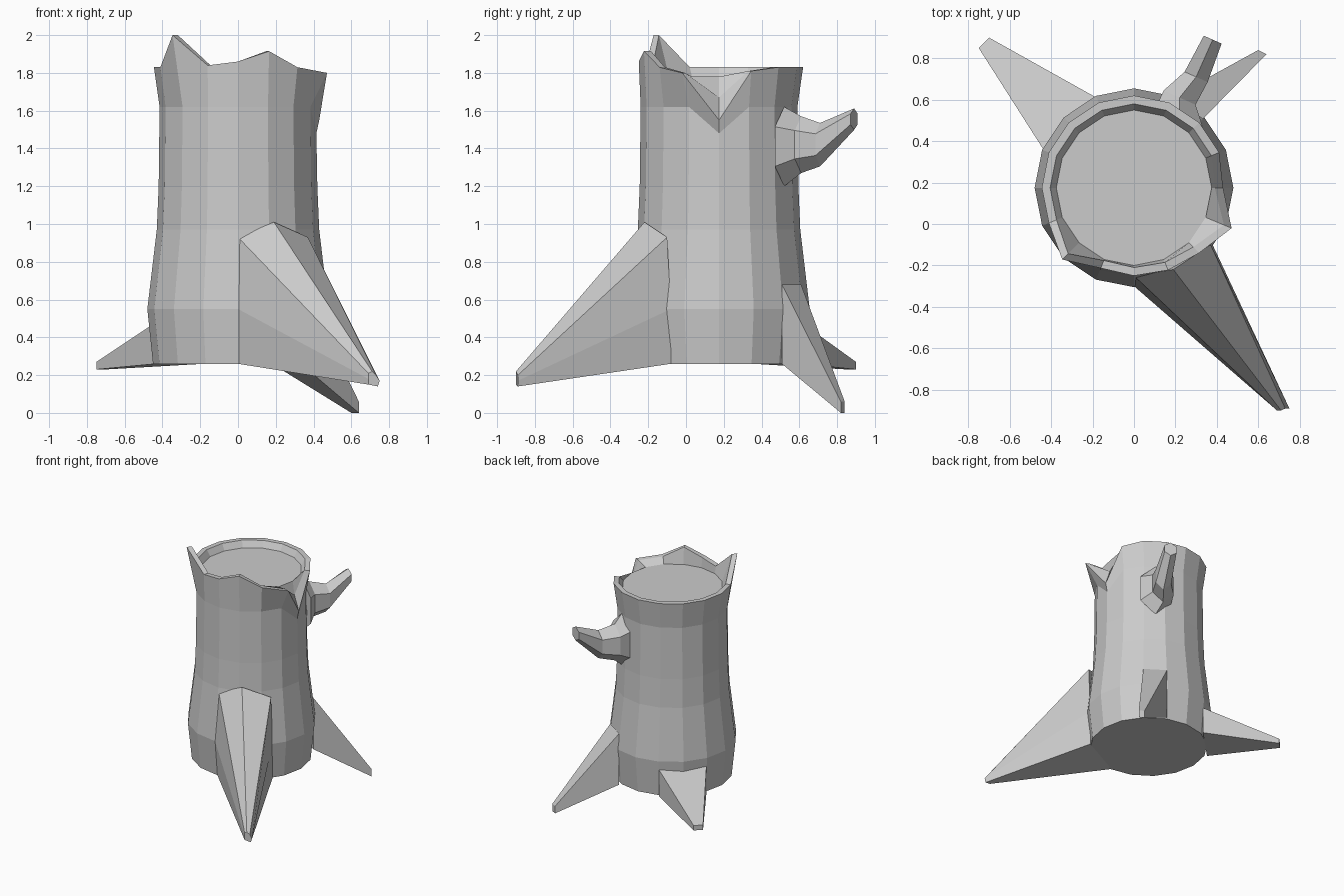
import bpy, bmesh, math
from mathutils import Vector

old = bpy.data.objects.get("Cube")
if old:
    bpy.data.objects.remove(old, do_unlink=True)

SIDES = 16
CENTRE_Y = 0.175

# One plain grey for the whole stump
grey = bpy.data.materials.new("plain_grey")
grey.use_nodes = True
colour = (0.6, 0.6, 0.6, 1)
grey.diffuse_color = colour
grey.node_tree.nodes["Principled BSDF"].inputs["Base Color"].default_value = colour


def loft(name, rings):
    """Skin a list of equal-length point rings and cap both ends."""
    bm = bmesh.new()
    loops = [[bm.verts.new(p) for p in ring] for ring in rings]
    count = len(loops[0])
    for low, high in zip(loops, loops[1:]):
        for i in range(count):
            j = (i + 1) % count
            bm.faces.new((low[i], low[j], high[j], high[i]))
    bm.faces.new(loops[0][::-1])
    bm.faces.new(loops[-1])
    bmesh.ops.recalc_face_normals(bm, faces=bm.faces)
    mesh = bpy.data.meshes.new(name)
    bm.to_mesh(mesh)
    bm.free()
    mesh.materials.append(grey)
    obj = bpy.data.objects.new(name, mesh)
    bpy.context.collection.objects.link(obj)
    return obj


def trunk_point(index, radius, z):
    angle = math.tau * index / SIDES
    return Vector((radius * math.cos(angle), CENTRE_Y + radius * math.sin(angle), z))


def trunk_ring(radius, z):
    return [trunk_point(i, radius, z) for i in range(SIDES)]


# Trunk: flared base, straight middle, broken rim and sunken cut surface
rings = [trunk_ring(r, z) for r, z in
         ((0.45, 0.26), (0.48, 0.55), (0.43, 0.97), (0.42, 1.2), (0.415, 1.62))]
rings[-1][0].z = 1.48                      # foot of the notch

rim_height = {0: 1.55, 1: 1.81, 10: 2.0, 11: 1.84, 12: 1.86, 13: 1.915, 15: 1.8}
rim_radius = {0: 0.43, 10: 0.49, 11: 0.42, 12: 0.425, 13: 0.43, 15: 0.51}
outer, inner = [], []
for i in range(SIDES):
    z = rim_height.get(i, 1.83)
    r = rim_radius.get(i, 0.445)
    outer.append(trunk_point(i, r, z))
    inner.append(trunk_point(i, r - 0.04, z))
inner[0].z = 1.67
rings += [outer, inner, trunk_ring(0.375, 1.78)]
loft("trunk", rings)

# Large front root: ridged section tapering to the ground
loft("front_root", [
    [(0, -0.27, 0.26), (0, -0.3, 0.55), (0, -0.25, 0.93), (0.19, -0.22, 1.01),
     (0.37, -0.1, 0.93), (0.37, -0.08, 0.55), (0.37, -0.08, 0.26)],
    [(0.69, -0.9, 0.15), (0.69, -0.9, 0.18), (0.69, -0.9, 0.21), (0.71, -0.9, 0.22),
     (0.73, -0.89, 0.2), (0.75, -0.89, 0.17), (0.74, -0.89, 0.14)]])


def wedge_root(name, start, top, tip_a, tip_b, tip_low, tip_high):
    """Four-sided root growing from two neighbouring trunk edges."""
    a, b = trunk_point(start[0], 0.47, 0), trunk_point(start[1], 0.47, 0)
    section = lambda p, q, low, high: [
        (p[0], p[1], low), (q[0], q[1], low), (q[0], q[1], high), (p[0], p[1], high)]
    loft(name, [section(a, b, 0.26, top), section(tip_a, tip_b, tip_low, tip_high)])


# Two smaller back roots
wedge_root("back_right_root", (7, 5), 0.48, (-0.75, 0.85), (-0.7, 0.9), 0.23, 0.27)
wedge_root("back_left_root", (2, 3), 0.68, (0.64, 0.82), (0.6, 0.84), 0.0, 0.06)

# Broken branch stub, bending upward
across = Vector((0.9, -0.4, 0))
branch = []
for x, y, z, width, height in ((0.22, 0.52, 1.41, 0.13, 0.21), (0.22, 0.61, 1.42, 0.09, 0.15),
                               (0.3, 0.71, 1.42, 0.065, 0.115), (0.38, 0.89, 1.555, 0.05, 0.057)):
    ring = []
    for i in range(6):
        a = math.tau * (i + 0.5) / 6
        side = across * (width * math.cos(a) * 1.1)
        ring.append(Vector((x, y, z + height * math.sin(a))) + side)
    branch.append(ring)
loft("branch_stub", branch)
